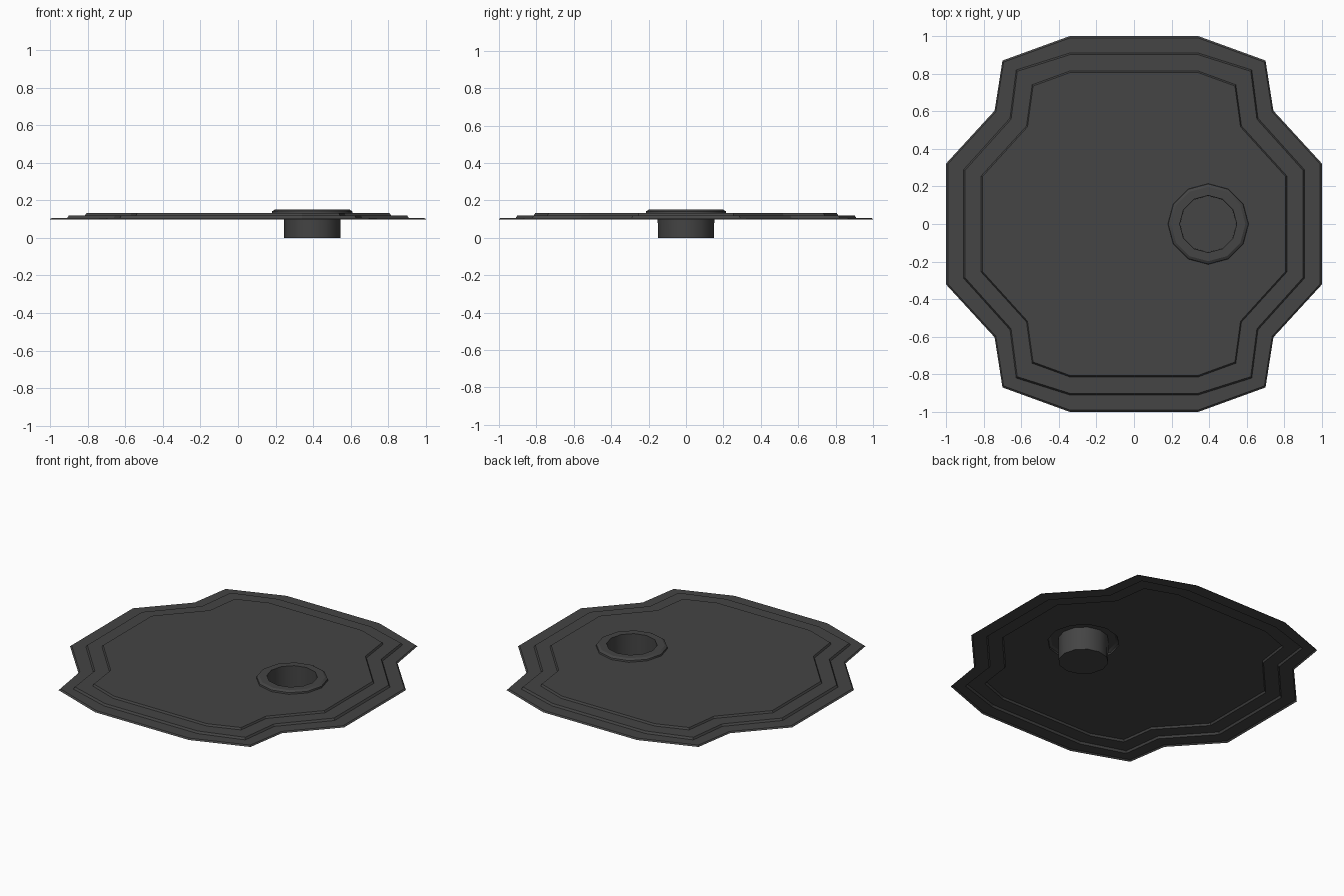
import bpy, bmesh, math

if "Cube" in bpy.data.objects:
    bpy.data.objects.remove(bpy.data.objects["Cube"])

mat = bpy.data.materials.new("dark grey")
mat.diffuse_color = (0.058, 0.058, 0.058, 1)
mat.use_nodes = True
mat.node_tree.nodes["Principled BSDF"].inputs["Base Color"].default_value = mat.diffuse_color
CX, SIDES = 0.395, 12


def mirrored(quarter):
    """Counter-clockwise outline from one quadrant's points (x axis to y axis)."""
    half = quarter + [(-x, y) for x, y in reversed(quarter)]
    return half + [(-x, -y) for x, y in half]


def circle(r):
    return [(CX + r * math.cos(2 * math.pi * i / SIDES),
             r * math.sin(2 * math.pi * i / SIDES)) for i in range(SIDES)]


def ring(bm, pts, z, s=1.0):
    return [bm.verts.new((x * s, y * s, z)) for x, y in pts]


def loft(bm, rings):
    for a, b in zip(rings, rings[1:]):
        n = len(a)
        for i in range(n):
            j = (i + 1) % n
            bm.faces.new((a[i], a[j], b[j], b[i]))


def finish(bm, name):
    me = bpy.data.meshes.new(name)
    bm.to_mesh(me)
    bm.free()
    me.materials.append(mat)
    ob = bpy.data.objects.new(name, me)
    bpy.context.collection.objects.link(ob)
    return ob


outer = mirrored([(1.0, 0.322), (0.742, 0.603), (0.70, 0.87), (0.342, 1.0)])
middle = mirrored([(0.908, 0.288), (0.66, 0.563), (0.627, 0.82), (0.342, 0.91)])
inner = mirrored([(0.814, 0.255), (0.572, 0.522), (0.542, 0.741), (0.342, 0.814)])

# Stepped tray sheet
bm = bmesh.new()
rings = []
for pts, z0, z1 in ((outer, 0.099, 0.107), (middle, 0.107, 0.12), (inner, 0.12, 0.132)):
    rings += [ring(bm, pts, z0), ring(bm, pts, z1, 0.991)]
loft(bm, rings)
# flat centre with an opening for the drain
hole = ring(bm, circle(0.215), 0.132)
edges = []
for r in (rings[-1], hole):
    for i in range(len(r)):
        a, b = r[i], r[(i + 1) % len(r)]
        edges.append(bm.edges.get((a, b)) or bm.edges.new((a, b)))
bmesh.ops.triangle_fill(bm, edges=edges, use_beauty=True, normal=(0, 0, 1))
# join coplanar triangles of the flat centre
bmesh.ops.dissolve_limit(bm, angle_limit=0.01, verts=[],
                         edges=[e for e in bm.edges if len(e.link_faces) == 2
                                and all(abs(v.co.z - 0.132) < 1e-4 for v in e.verts)])
for f in bm.faces:
    if f.normal.z < 0:
        f.normal_flip()
finish(bm, "tray")

# Drain: raised collar, then a cup going down to a closed floor
bm = bmesh.new()
profile = [(0.215, 0.132), (0.213, 0.142), (0.198, 0.151), (0.152, 0.151), (0.15, 0.0)]
rs = [ring(bm, circle(r), z) for r, z in profile]
loft(bm, rs)
bm.faces.new(rs[-1])
drain = finish(bm, "drain")
bpy.context.view_layer.objects.active = drain
drain.select_set(True)
bpy.ops.object.shade_smooth_by_angle(angle=math.radians(31))
